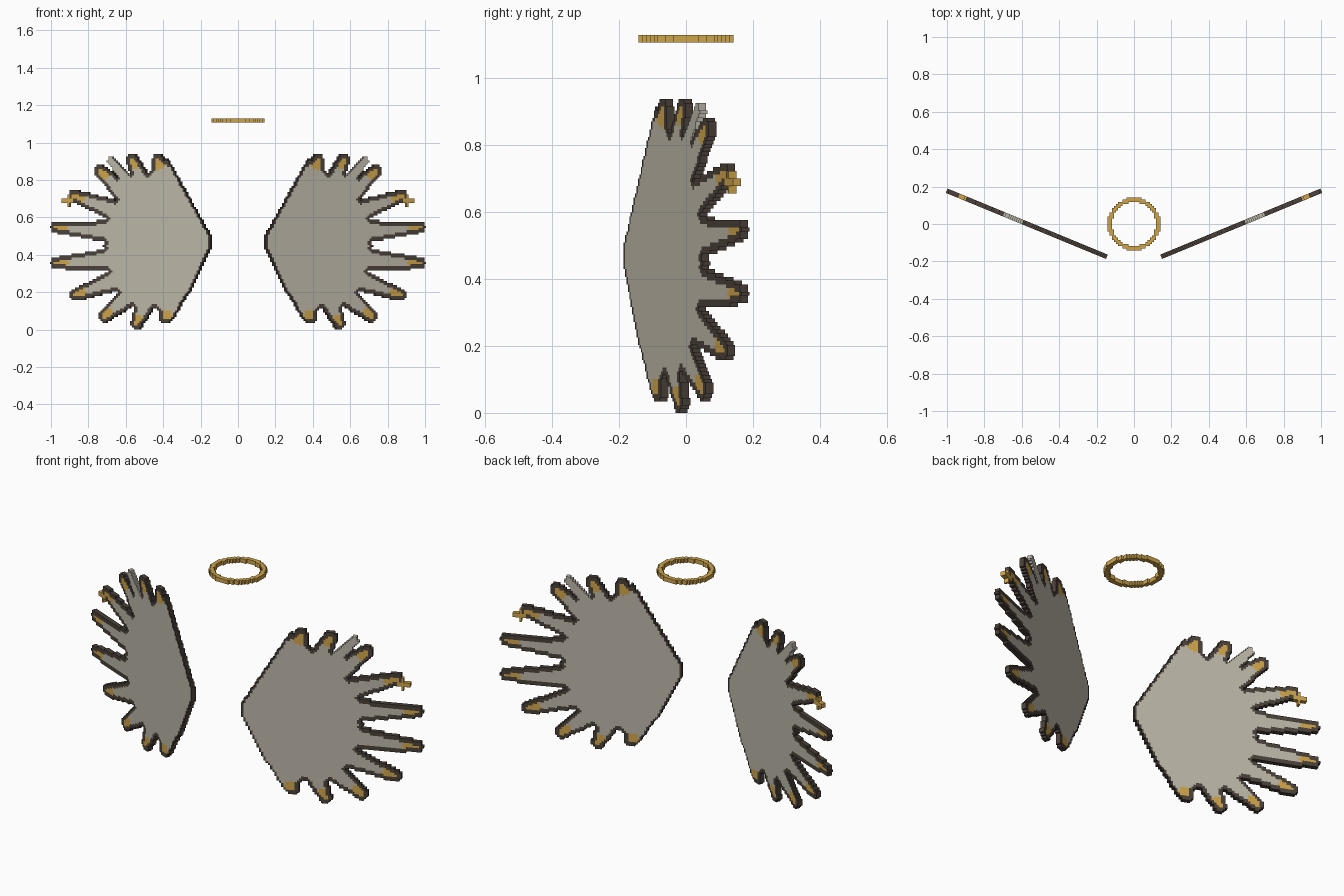
import bpy, bmesh, math
from mathutils import Vector, Matrix
from mathutils.geometry import intersect_point_line

if "Cube" in bpy.data.objects:
    bpy.data.objects.remove(bpy.data.objects["Cube"])

CELL = 0.0113           # edge of one square cell
SWEEP = math.radians(22.4)
COS, SIN = math.cos(SWEEP), math.sin(SWEEP)
DARK, BONE, GOLD = range(3)


def material(name, rgb):
    m = bpy.data.materials.new(name)
    m.use_nodes = True
    m.diffuse_color = (*rgb, 1)
    m.node_tree.nodes["Principled BSDF"].inputs["Base Color"].default_value = (*rgb, 1)
    return m


MATERIALS = [material("dark_brown", (0.07, 0.053, 0.042)),
             material("pale_bone", (0.50, 0.47, 0.39)),
             material("gold", (0.62, 0.37, 0.07))]


def cell_sheet(name, nx, ny, colour, place, thickness, mirror=False):
    """Plate of square cells; colour(i, j) gives a material or None for a hole."""
    bm = bmesh.new()
    bmesh.ops.create_grid(bm, x_segments=nx, y_segments=ny, size=0.5)
    bmesh.ops.transform(bm, verts=bm.verts, matrix=Matrix.Translation((0.5, 0.5, 0)))
    holes = []
    for f in bm.faces:
        c = f.calc_center_median()
        tint = colour(int(c.x * nx), int(c.y * ny))
        if tint is None:
            holes.append(f)
        else:
            f.material_index = tint
    bmesh.ops.delete(bm, geom=holes, context='FACES')
    for v in bm.verts:
        v.co = place(v.co.x * nx * CELL, v.co.y * ny * CELL)
    mesh = bpy.data.meshes.new(name)
    bm.to_mesh(mesh)
    bm.free()
    for m in MATERIALS:
        mesh.materials.append(m)
    ob = bpy.data.objects.new(name, mesh)
    bpy.context.collection.objects.link(ob)
    solid = ob.modifiers.new("thickness", 'SOLIDIFY')
    solid.thickness, solid.offset = thickness, 0
    if mirror:
        mod = ob.modifiers.new("other_side", 'MIRROR')
        mod.use_mirror_merge = False
    return ob


def flat(x, z):
    """Front position to position in the swept wing plane."""
    return Vector((x / COS, z))


# Feathers: base x, z then tip x, z
FEATHERS = [(flat(a, b), flat(c, d)) for a, b, c, d in (
    (.40, .74, .425, .91), (.50, .76, .565, .91), (.59, .71, .735, .85),
    (.65, .635, .875, .715), (.69, .525, .967, .547), (.69, .375, .967, .355),
    (.65, .265, .865, .185), (.58, .18, .71, .07), (.49, .15, .54, .033),
    (.36, .13, .385, .06))]
PALE_FEATHER = (flat(.55, .75), flat(.675, .902))
BODY = [flat(x, z) for x, z in (
    (.145, .50), (.375, .915), (.48, .83), (.56, .77), (.64, .68), (.69, .59),
    (.715, .45), (.69, .30), (.63, .20), (.54, .125), (.44, .115), (.35, .06),
    (.25, .215), (.20, .32), (.145, .44))]
CHARM = flat(.905, .69)


def in_feather(p, feather, base_r=.058, tip_r=.032):
    t = intersect_point_line(p, *feather)[1]
    t = min(max(t, 0), 1)
    return (p - feather[0].lerp(feather[1], t)).length < base_r + (tip_r - base_r) * t


def in_body(p):
    inside = False
    for a, b in zip(BODY, BODY[1:] + BODY[:1]):
        if (a.y > p.y) != (b.y > p.y):
            if p.x < a.x + (p.y - a.y) * (b.x - a.x) / (b.y - a.y):
                inside = not inside
    return inside


# Wing silhouette on the cell grid
U0 = .145 / COS
NX, NZ = 84, 86


def centre(i, j):
    return Vector((U0 + (i + .5) * CELL, (j + .5) * CELL))


pale, filled = set(), set()
for i in range(NX):
    for j in range(NZ):
        p = centre(i, j)
        if in_body(p) or any(in_feather(p, f) for f in FEATHERS):
            filled.add((i, j))
        if in_feather(p, PALE_FEATHER, .03, .021):
            pale.add((i, j))
silhouette = filled | pale


def wing_colour(i, j):
    p = centre(i, j)
    # Small cross hanging from the feather beside it
    dx, dz = abs(p.x - CHARM.x), abs(p.y - CHARM.y)
    if min(dx, dz) < CELL * .6 and max(dx, dz) < .032:
        return GOLD
    if (i, j) not in silhouette:
        return None
    if (i, j) in pale:
        return BONE
    # Dark rim, thinner along the leading edge
    k = 1 if p.x < .36 / COS else 2
    reach = range(-k, k + 1)
    if any((i + a, j + b) not in silhouette
           for a in reach for b in reach if abs(a) + abs(b) <= k):
        return DARK
    if any((p - tip.lerp(base, .1)).length < .04 for base, tip in FEATHERS):
        return GOLD
    return BONE


def place_wing(u, z):
    u += U0
    return (u * COS, (u - .57 / COS) * SIN, z)


cell_sheet("wings", NX, NZ, wing_colour, place_wing, .025, mirror=True)

# Halo
N = 25


def halo_colour(i, j):
    r = math.hypot(i - N // 2, j - N // 2)
    return GOLD if 10.4 < r < 12.5 else None


cell_sheet("halo", N, N, halo_colour,
           lambda x, y: (x - N * CELL / 2, y - N * CELL / 2, 1.118), .0226)
